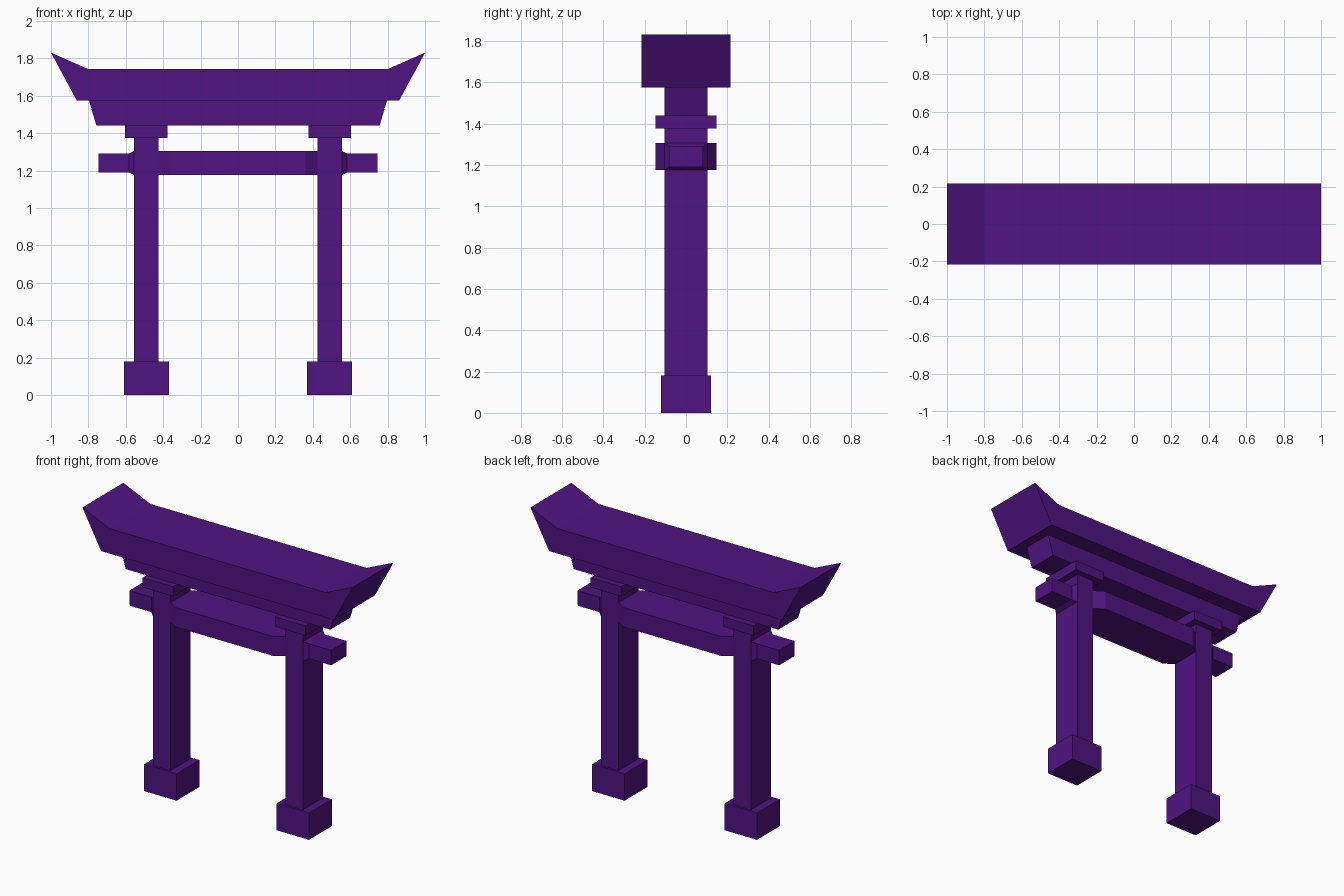
import bpy, bmesh

if "Cube" in bpy.data.objects:
    bpy.data.objects.remove(bpy.data.objects["Cube"])

mat = bpy.data.materials.new("purple")
mat.diffuse_color = (0.08, 0.007, 0.22, 1)
mat.use_nodes = True
mat.node_tree.nodes["Principled BSDF"].inputs["Base Color"].default_value = mat.diffuse_color


def finish(name, bm):
    bmesh.ops.recalc_face_normals(bm, faces=bm.faces[:])
    mesh = bpy.data.meshes.new(name)
    bm.to_mesh(mesh)
    bm.free()
    mesh.materials.append(mat)
    ob = bpy.data.objects.new(name, mesh)
    bpy.context.collection.objects.link(ob)
    return ob


def loft(name, sections):
    """Join rectangles (x, half depth, z low, z high) along x and cap the ends."""
    bm = bmesh.new()
    rings = [[bm.verts.new((x, y, z)) for y, z in ((-d, a), (d, a), (d, b), (-d, b))]
             for x, d, a, b in sections]
    for r, s in zip(rings, rings[1:]):
        for i in range(4):
            j = (i + 1) % 4
            bm.faces.new((r[i], r[j], s[j], s[i]))
    bm.faces.new(rings[0])
    bm.faces.new(rings[-1])
    return finish(name, bm)


def extrude_profile(name, half, depth):
    """Mirror a half outline in x-z, then extrude it through the depth."""
    outline = half + [(-x, z) for x, z in reversed(half)]
    bm = bmesh.new()
    face = bm.faces.new([bm.verts.new((x, -depth, z)) for x, z in outline])
    ext = bmesh.ops.extrude_face_region(bm, geom=[face])["geom"]
    bmesh.ops.translate(bm, vec=(0, 2 * depth, 0),
                        verts=[v for v in ext if isinstance(v, bmesh.types.BMVert)])
    return finish(name, bm)


def block(name, x, w, depth, z0, z1):
    return loft(name, [(x - w, depth, z0, z1), (x + w, depth, z0, z1)])


PX = 0.49
for side, s in (("left", -1), ("right", 1)):
    # Post with its foot and capital
    block(side + "_foot", s * PX, 0.12, 0.12, 0, 0.18)
    block(side + "_post", s * PX, 0.065, 0.105, 0.18, 1.375)
    block(side + "_capital", s * PX, 0.113, 0.147, 1.375, 1.44)
    # Tie beam end, tapering out of the post
    loft(side + "_tie_end", [(s * 0.555, 0.105, 1.175, 1.305),
                             (s * 0.583, 0.082, 1.19, 1.29),
                             (s * 0.747, 0.082, 1.19, 1.29)])

# Tie beam between the posts, wider in the middle
loft("tie_beam", [(x, d, 1.175, 1.305) for x, d in
                  ((-0.425, 0.105), (-0.36, 0.147), (0.36, 0.147), (0.425, 0.105))])

# Lintel and upswept roof beam
extrude_profile("lintel", [(0.757, 1.44), (0.797, 1.575)], 0.105)
extrude_profile("roof_beam", [(0.862, 1.575), (1.0, 1.83), (0.80, 1.742)], 0.216)
